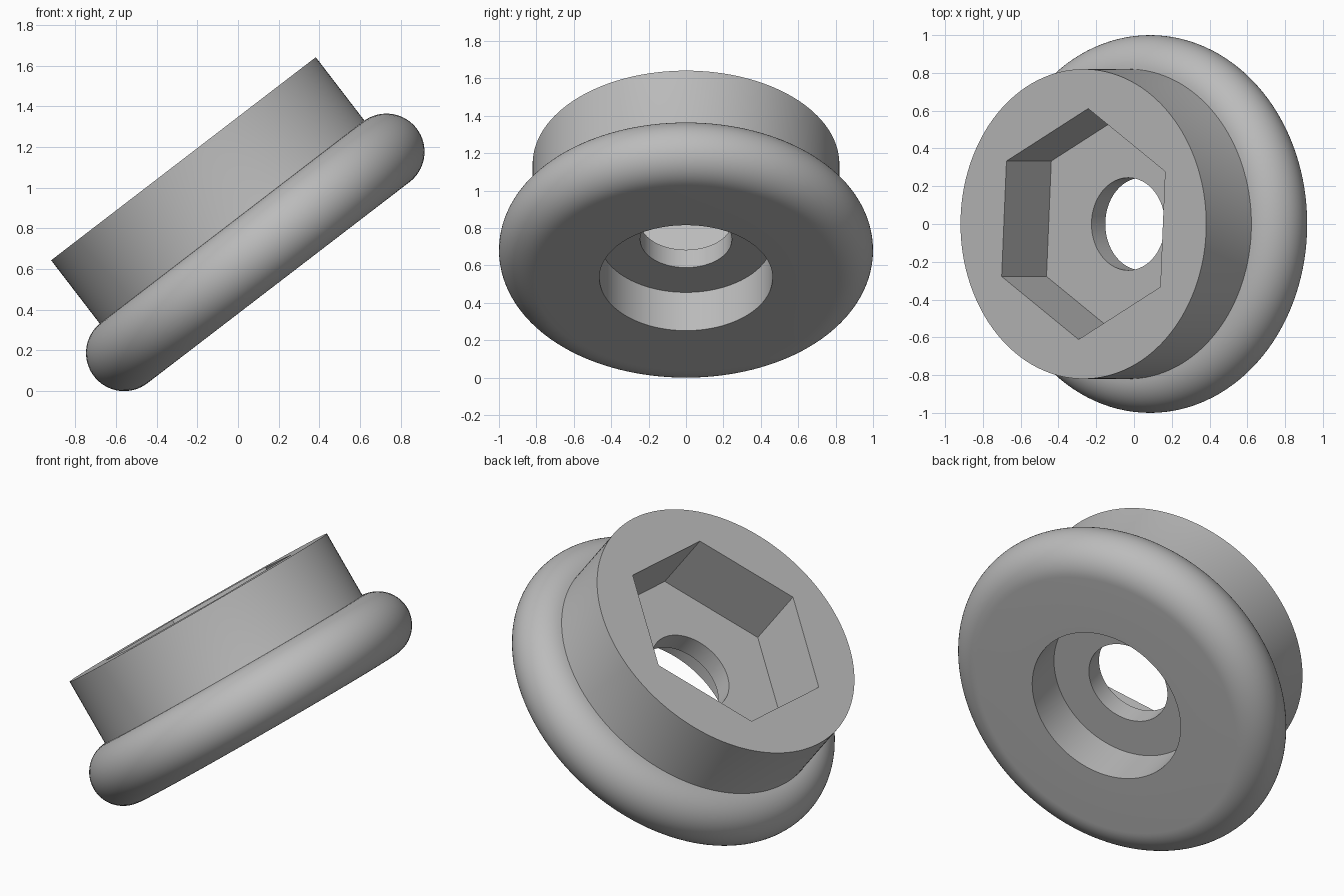
import bpy, bmesh, math
from mathutils import Matrix

if "Cube" in bpy.data.objects:
    bpy.data.objects.remove(bpy.data.objects["Cube"], do_unlink=True)

TILT = math.radians(37.5)
RIM_R, TUBE = 0.8125, 0.1875        # rounded flange
NECK_R, TOP = 0.82, 0.58            # cylindrical boss
BORE_R, LEDGE = 0.463, 0.07         # round recess underneath
HOLE_R = 0.245                      # through hole
HEX_R, HEX_FLOOR = 0.612, 0.19      # hexagonal pocket
STEPS = 128

grey = bpy.data.materials.new("plain_grey")
grey.use_nodes = True
colour = (0.5, 0.5, 0.5, 1)
grey.diffuse_color = colour
grey.node_tree.nodes["Principled BSDF"].inputs["Base Color"].default_value = colour


def make_object(name, bm):
    bmesh.ops.recalc_face_normals(bm, faces=bm.faces)
    mesh = bpy.data.meshes.new(name)
    bm.to_mesh(mesh)
    bm.free()
    mesh.materials.append(grey)
    obj = bpy.data.objects.new(name, mesh)
    bpy.context.collection.objects.link(obj)
    return obj


def lathe(name, profile):
    """Revolve a closed (radius, height) profile around z."""
    bm = bmesh.new()
    verts = [bm.verts.new((r, 0, h)) for r, h in profile]
    edges = [bm.edges.new((v, verts[i - 1])) for i, v in enumerate(verts)]
    bmesh.ops.spin(bm, geom=verts + edges, cent=(0, 0, 0), axis=(0, 0, 1),
                   angle=math.tau, steps=STEPS, use_merge=True)
    bmesh.ops.remove_doubles(bm, verts=bm.verts, dist=1e-5)
    return make_object(name, bm)


# Flanged body with stepped hole
profile = [(HOLE_R, TOP), (HOLE_R, LEDGE), (BORE_R, LEDGE), (BORE_R, -TUBE)]
for i in range(33):
    a = math.radians(-90 + 177.7 * i / 32)
    profile.append((RIM_R + TUBE * math.cos(a), TUBE * math.sin(a)))
profile += [(NECK_R, TUBE), (NECK_R, TOP)]
body = lathe("flanged_body", profile)

# Hexagonal pocket cutter
bm = bmesh.new()
height = TOP + 0.2 - HEX_FLOOR
bmesh.ops.create_cone(bm, cap_ends=True, segments=6, radius1=HEX_R, radius2=HEX_R,
                      depth=height,
                      matrix=Matrix.Translation((0, 0, HEX_FLOOR + height / 2)))
# turn the first corner to the pocket's corner angle
first = bm.verts[:][0].co
turn = math.radians(27) - math.atan2(first.y, first.x)
bmesh.ops.rotate(bm, verts=bm.verts, cent=(0, 0, 0), matrix=Matrix.Rotation(turn, 3, "Z"))
cutter = make_object("hex_cutter", bm)
cutter.hide_render = True

# Cut the pocket and apply it
cut = body.modifiers.new("hex_pocket", "BOOLEAN")
cut.operation = "DIFFERENCE"
cut.solver = "EXACT"
cut.object = cutter
bpy.ops.object.select_all(action="DESELECT")
bpy.context.view_layer.objects.active = body
body.select_set(True)
bpy.ops.object.modifier_apply(modifier=cut.name)
bpy.data.objects.remove(cutter, do_unlink=True)
bpy.ops.object.shade_smooth_by_angle(angle=math.radians(30))

# Lean the part onto its rim
body.rotation_euler = (0, -TILT, 0)
body.location = (0.085, 0, RIM_R * math.sin(TILT) + TUBE)
